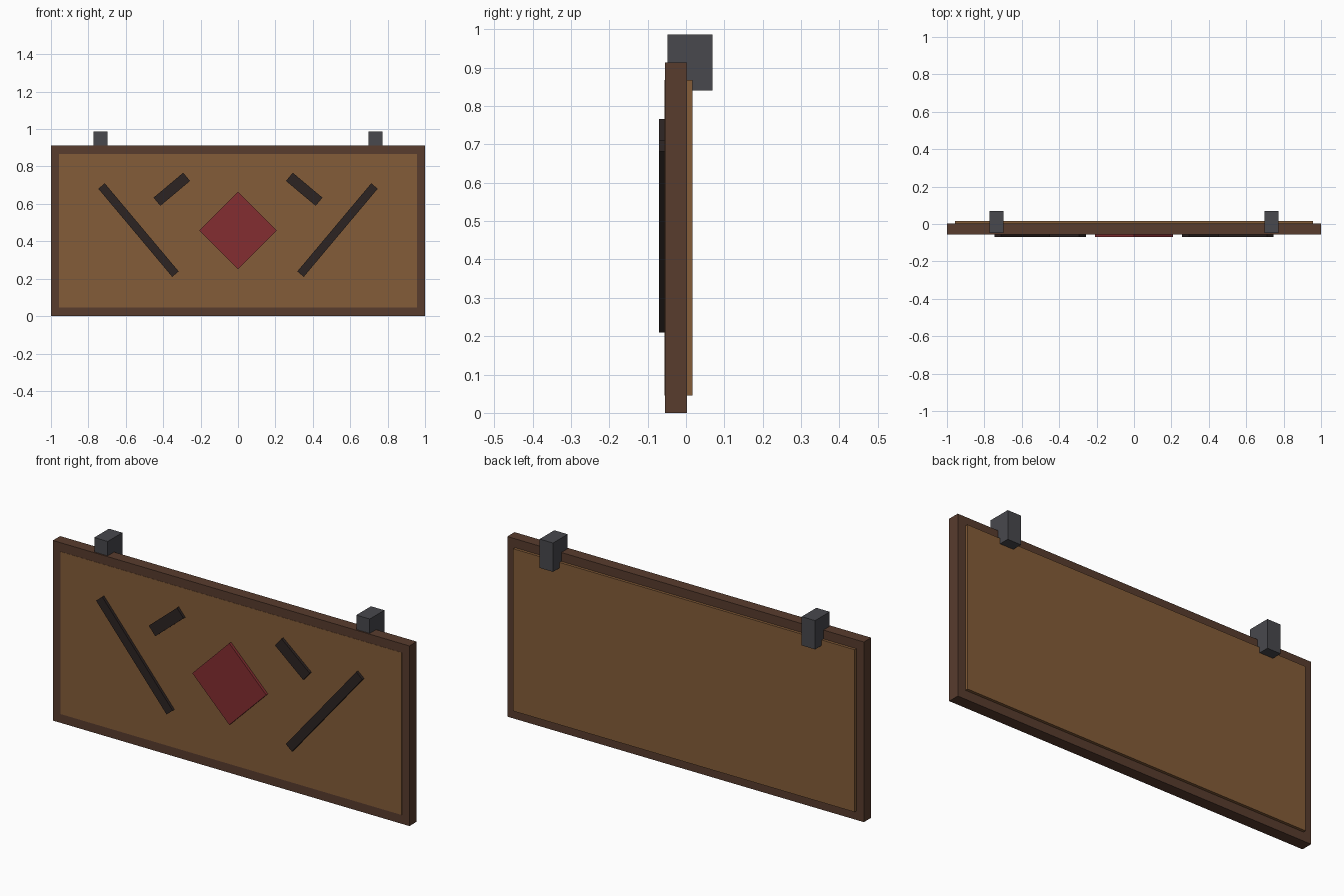
import bpy
from math import radians
from mathutils import Matrix

cube = bpy.data.objects.get("Cube")
if cube:
    bpy.data.objects.remove(cube, do_unlink=True)


def material(name, r, g, b):
    m = bpy.data.materials.new(name)
    m.diffuse_color = (r, g, b, 1)
    m.use_nodes = True
    m.node_tree.nodes["Principled BSDF"].inputs["Base Color"].default_value = (r, g, b, 1)
    return m


dark_wood = material("dark_wood", 0.098, 0.045, 0.027)
light_wood = material("light_wood", 0.23, 0.107, 0.04)
charcoal = material("charcoal", 0.025, 0.017, 0.016)
red = material("dull_red", 0.23, 0.026, 0.031)
iron = material("iron_grey", 0.065, 0.065, 0.074)


def box(name, center, size, mat, tilt=0):
    """Box turned by tilt degrees in the plane of the board."""
    bpy.ops.mesh.primitive_cube_add(size=1)
    ob = bpy.context.object
    ob.name = name
    ob.matrix_world = (Matrix.Translation(center)
                       @ Matrix.Rotation(radians(-tilt), 4, 'Y')
                       @ Matrix.Diagonal((*size, 1)))
    ob.data.materials.append(mat)
    return ob


# Board: dark surround with a lighter panel standing proud at the back
box("frame", (0, -0.026, 0.4565), (2, 0.058, 0.913), dark_wood)
box("panel", (0, -0.0195, 0.4565), (1.914, 0.073, 0.823), light_wood)

# Raised emblem on the front
box("diamond", (0, -0.06, 0.458), (0.293, 0.02, 0.293), red, 45)

# Paired strips and hanging brackets
for side, s in (("right", -1), ("left", 1)):
    box(side + "_long_strip", (s * 0.532, -0.06, 0.46), (0.615, 0.02, 0.045), charcoal, s * 50)
    box(side + "_short_strip", (s * 0.354, -0.06, 0.678), (0.207, 0.02, 0.057), charcoal, s * -40)
    box(side + "_bracket", (s * 0.735, 0.0105, 0.913), (0.075, 0.117, 0.146), iron)
